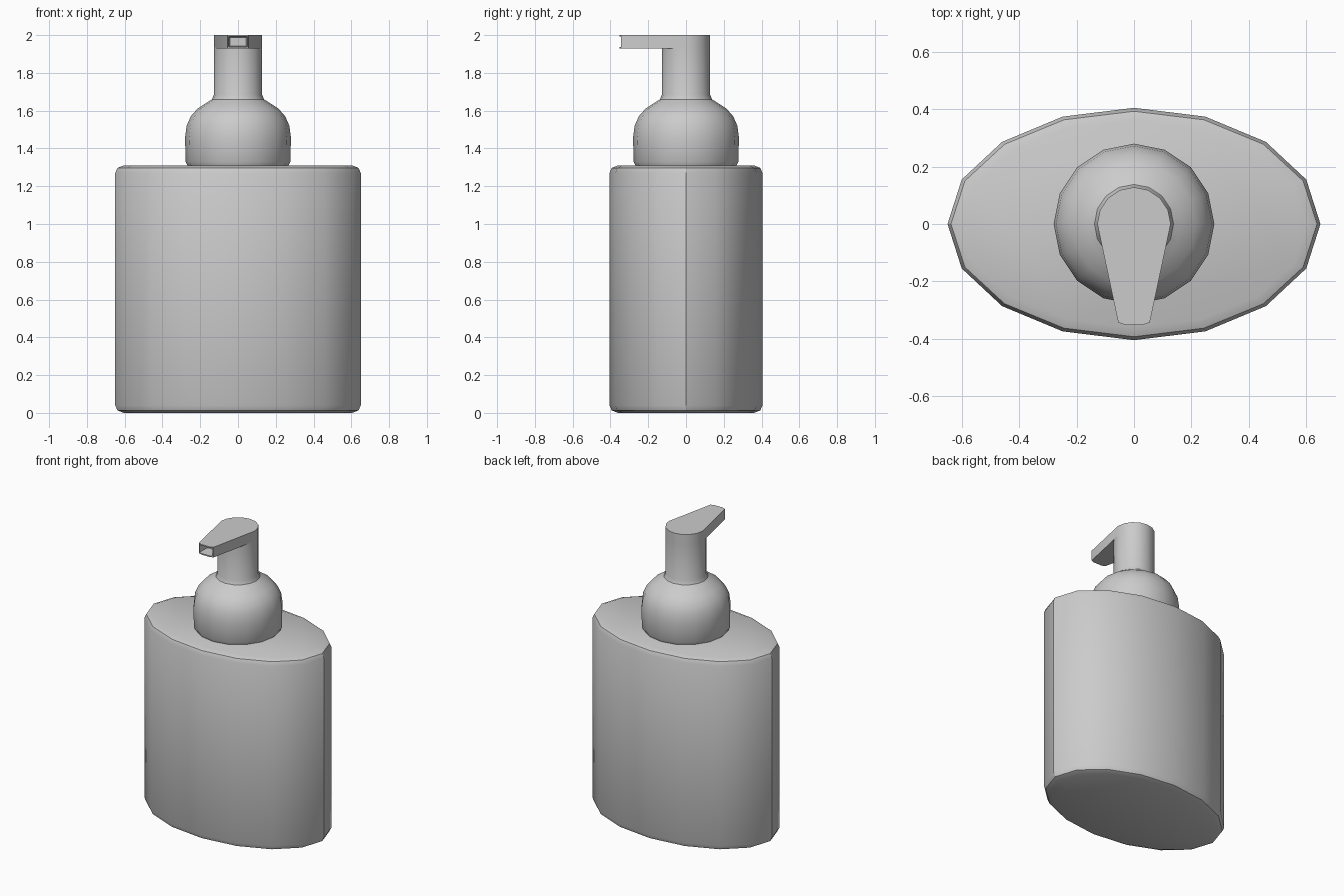
import bpy, bmesh, math

cube = bpy.data.objects.get("Cube")
if cube:
    bpy.data.objects.remove(cube, do_unlink=True)

SIDES = 16
grey = bpy.data.materials.new("soft_grey")
grey.use_nodes = True
grey.diffuse_color = (0.6, 0.6, 0.6, 1)
grey.node_tree.nodes["Principled BSDF"].inputs["Base Color"].default_value = (0.6, 0.6, 0.6, 1)


def ring(rx, ry, z):
    step = 2 * math.pi / SIDES
    return [(rx * math.cos(i * step), ry * math.sin(i * step), z) for i in range(SIDES)]


def loft(name, rings):
    """Skin a stack of equal rings and cap both ends."""
    bm = bmesh.new()
    loops = [[bm.verts.new(p) for p in r] for r in rings]
    for low, high in zip(loops, loops[1:]):
        n = len(low)
        for i in range(n):
            j = (i + 1) % n
            bm.faces.new((low[i], low[j], high[j], high[i]))
    bm.faces.new(loops[0][::-1])
    bm.faces.new(loops[-1])
    bmesh.ops.recalc_face_normals(bm, faces=bm.faces)
    mesh = bpy.data.meshes.new(name)
    bm.to_mesh(mesh)
    bm.free()
    mesh.materials.append(grey)
    obj = bpy.data.objects.new(name, mesh)
    bpy.context.collection.objects.link(obj)
    return obj


def smooth(obj):
    bpy.ops.object.select_all(action='DESELECT')
    obj.select_set(True)
    bpy.context.view_layer.objects.active = obj
    bpy.ops.object.shade_smooth_by_angle(angle=math.radians(30))


# Oval bottle with rounded rims at both ends
RX, RY, TOP = 0.65, 0.405, 1.31
rim = [(0.045, 0), (0.012, 0.013), (0, 0.04)]
outline = [(d, z) for d, z in rim] + [(d, TOP - z) for d, z in reversed(rim)]
bottle = loft("bottle", [ring(RX - d, RY - d, z) for d, z in outline])
smooth(bottle)

# Domed collar flowing into the pump neck
profile = [(0.265, 1.305), (0.278, 1.33), (0.28, 1.46), (0.272, 1.52), (0.25, 1.57),
           (0.215, 1.61), (0.165, 1.643), (0.138, 1.66), (0.128, 1.685), (0.128, 1.935)]
collar = loft("pump_collar_and_neck", [ring(r, r, z) for r, z in profile])
smooth(collar)

# Flat teardrop spout: round at the back, tapering to the front
back = [(x, y) for x, y, _ in ring(0.128, 0.128, 0) if y > -0.001]
tip = [(-0.055, -0.343), (-0.03, -0.352), (0.03, -0.352), (0.055, -0.343)]
spout = loft("spout", [[(x, y, z) for x, y in back + tip] for z in (1.93, 2.0)])

# Rectangular nozzle opening, narrowing inwards
cutter = loft("nozzle_cutter", [
    [(sx * w, y, 1.965 + sz * h) for sx, sz in ((-1, -1), (1, -1), (1, 1), (-1, 1))]
    for y, w, h in ((-0.4, 0.05, 0.027), (-0.343, 0.05, 0.027), (-0.27, 0.042, 0.022))])
cutter.hide_render = True
cut = spout.modifiers.new("nozzle_opening", 'BOOLEAN')
cut.operation = 'DIFFERENCE'
cut.solver = 'EXACT'
cut.object = cutter
bpy.context.view_layer.objects.active = spout
bpy.ops.object.modifier_apply(modifier=cut.name)
bpy.data.objects.remove(cutter, do_unlink=True)
smooth(spout)
